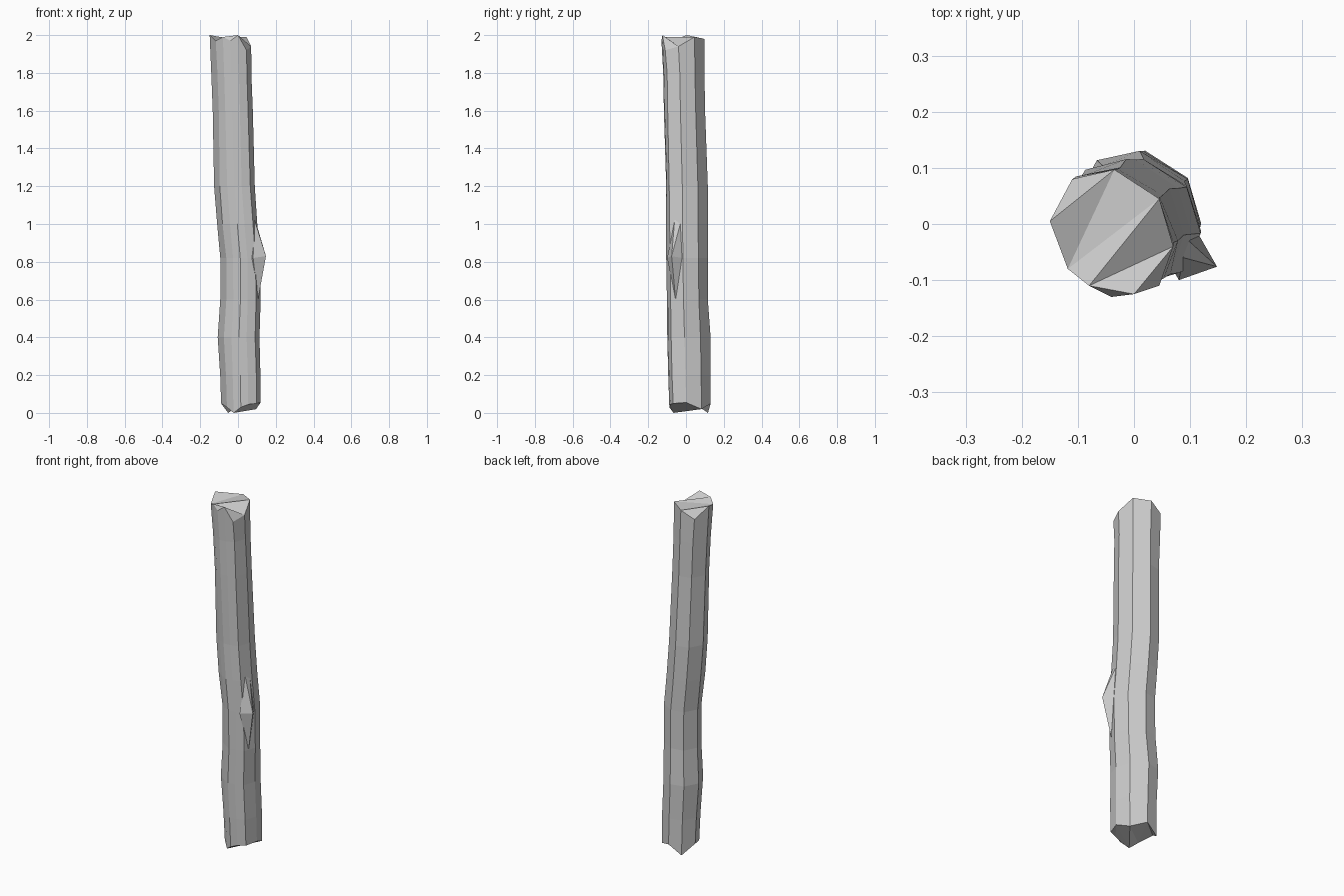
import bpy, bmesh, random
from math import radians, cos, sin

if "Cube" in bpy.data.objects:
    bpy.data.objects.remove(bpy.data.objects["Cube"])

random.seed(4)

# Cross-section: angle, end heights (broken top and bottom)
SECTION = [(-0.04, -0.018)]
PROFILE = [(0.085, 0.063), (0.005, 0.115), (-0.07, 0.098), (-0.11, 0.023),
           (-0.078, -0.062), (-0.04, -0.092), (0.0, -0.112), (0.04, -0.107),
           (0.085, -0.092), (0.11, -0.022)]
TOP = [1.99, 1.98, 1.94, 2.0, 1.97, 1.99, 1.97, 2.0, 1.92, 1.94]
BOTTOM = [.02, .05, 0, .05, .03, 0, .03, .045, .05, .055]

# Bending centre line: x, y, z, scale
SPINE = [(.015, .022, 0, .96), (.012, .018, .2, .98), (.005, .014, .4, 1.0),
         (.013, .008, .6, .95), (.012, .005, .82, .96), (-.004, .003, 1.0, .97),
         (-.019, .002, 1.2, .97), (-.029, -.008, 1.6, .95),
         (-.034, -.012, 1.8, .96), (-.04, -.018, 2, 1.0)]


def finish(name, bm):
    bmesh.ops.recalc_face_normals(bm, faces=bm.faces)
    me = bpy.data.meshes.new(name)
    bm.to_mesh(me)
    bm.free()
    ob = bpy.data.objects.new(name, me)
    bpy.context.collection.objects.link(ob)
    return ob


# Log trunk with jagged ends
bm = bmesh.new()
rings = []
last = len(SPINE) - 1
for i, (cx, cy, z, s) in enumerate(SPINE):
    ring = []
    for k, (px, py) in enumerate(PROFILE):
        j = s if i == last else s * random.uniform(.98, 1.03)
        h = BOTTOM[k] if i == 0 else TOP[k] if i == last else z
        ring.append(bm.verts.new((cx + px * j, cy + py * j, h)))
    rings.append(ring)
n = len(PROFILE)
for a, b in zip(rings, rings[1:]):
    for k in range(n):
        bm.faces.new((a[k], a[(k + 1) % n], b[(k + 1) % n], b[k]))
caps = [bm.faces.new(rings[0][::-1]), bm.faces.new(rings[-1])]
bmesh.ops.triangulate(bm, faces=caps)
finish("log_trunk", bm)

# Pointed stub of a broken branch
bm = bmesh.new()
for p in [(.148, -.076, .83), (.088, -.06, 1.02), (.092, -.025, 1.02),
          (.116, -.02, .82), (.08, -.1, .82), (.106, -.055, .6), (.04, -.03, .82)]:
    bm.verts.new(p)
bmesh.ops.convex_hull(bm, input=bm.verts)
finish("branch_stub", bm)
